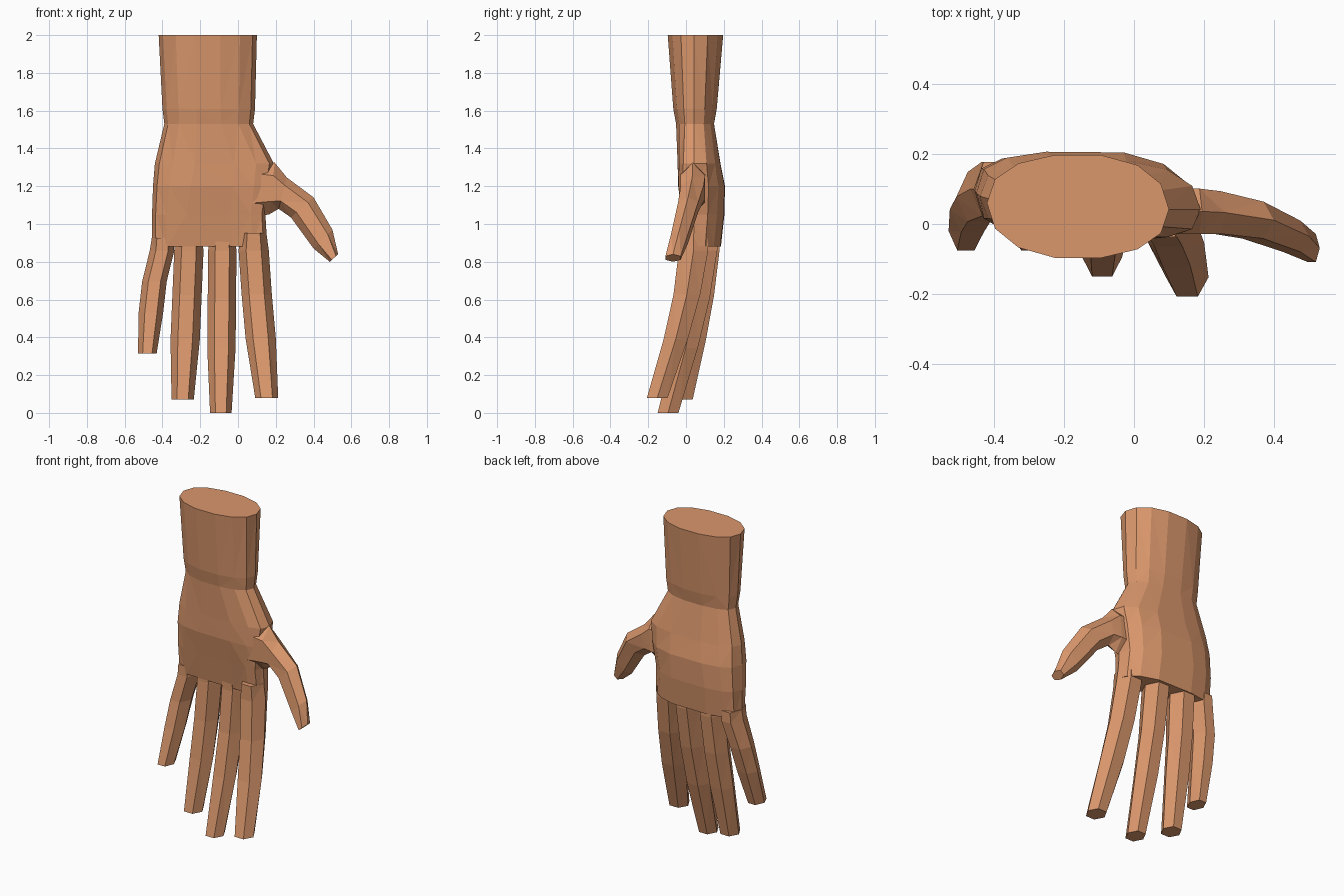
import bpy, bmesh, math

if "Cube" in bpy.data.objects:
    bpy.data.objects.remove(bpy.data.objects["Cube"])

skin = bpy.data.materials.new("warm skin")
skin.diffuse_color = (0.70, 0.31, 0.15, 1)
skin.use_nodes = True
skin.node_tree.nodes["Principled BSDF"].inputs["Base Color"].default_value = skin.diffuse_color


def loft(name, rings):
    """Skin a list of equal-length point rings and cap both ends."""
    bm = bmesh.new()
    rows = [[bm.verts.new(p) for p in r] for r in rings]
    n = len(rows[0])
    for a, b in zip(rows, rows[1:]):
        for i in range(n):
            j = (i + 1) % n
            bm.faces.new((a[i], a[j], b[j], b[i]))
    bm.faces.new(rows[0])
    bm.faces.new(rows[-1])
    # planar triangles keep the later union robust
    bmesh.ops.triangulate(bm, faces=[f for f in bm.faces if len(f.verts) == 4])
    bmesh.ops.recalc_face_normals(bm, faces=bm.faces)
    me = bpy.data.meshes.new(name)
    bm.to_mesh(me)
    bm.free()
    me.materials.append(skin)
    ob = bpy.data.objects.new(name, me)
    bpy.context.collection.objects.link(ob)
    return ob


def palm_ring(z, xl, xr, yf, yb, n=14):
    """Rounded section, boxier and more arched towards the knuckles."""
    low = min(max((1.6 - z) / 0.5, 0), 1)
    power = 0.9 - 0.27 * low
    yl, yr = 0.06 + 0.035 * low, 0.042
    pts = []
    for i in range(n):
        t = 2 * math.pi * i / n
        c, s = math.cos(t), math.sin(t)
        u = math.copysign(abs(c) ** power, c)
        v = math.copysign(abs(s) ** power, s) if abs(s) > 1e-6 else 0
        side = yl + (yr - yl) * (u + 1) / 2
        m = side * u * u + (yf + yb) / 2 * (1 - u * u)
        pts.append(((xl + xr) / 2 + (xr - xl) / 2 * u, m + v * (yb - yf) / 2, z))
    return pts


def digit_ring(x, y, z, width, thick, angle=0):
    """Six-sided finger section whose width axis is turned in the xz plane."""
    pts = []
    for i in range(6):
        t = math.pi * i / 3
        c, s = math.cos(t) * width / 2, math.sin(t) / math.sin(math.pi / 3)
        pts.append((x + c * math.cos(angle), y + s * thick / 2, z + c * math.sin(angle)))
    return pts


def finger(name, x_base, x_tip, bend, z_tip, y_base, y_tip, width):
    """Finger that curls forward and tapers from knuckle to tip."""
    rings = []
    for t, scale in ((-.12, .84), (0, 1), (.3, 1), (.6, 1), (1, .76)):
        k = max(t, 0)
        rings.append(digit_ring(x_base + (x_tip - x_base) * k ** bend,
                                y_base + (y_tip - y_base) * k ** 1.4,
                                .86 + (z_tip - .86) * t,
                                width * scale, .155 - .045 * k))
    return loft(name, rings)


def thumb_ring(x, z, width, degrees):
    k = max(x - .18, 0) / .33
    return digit_ring(x, .036 - .106 * k * k, z, width, .13 - .05 * k,
                      math.radians(degrees))


# Forearm, wrist and palm
hand = loft("hand", [palm_ring(*s) for s in (
    (2.00, -.42, .10, -.10, .20),
    (1.61, -.40, .09, -.07, .165),
    (1.53, -.39, .08, -.055, .15),
    (1.32, -.44, .19, -.045, .185),
    (1.20, -.45, .17, -.04, .21),
    (1.05, -.455, .145, -.01, .208),
    (0.88, -.455, .155, .02, .19))])

# Four fingers and the thumb
digits = [
    finger("index_finger", .083, .152, 1.2, .08, .04, -.152, .16),
    finger("middle_finger", -.083, -.091, 1, 0, .088, -.095, .15),
    finger("ring_finger", -.26, -.293, 1, .07, .10, -.02, .155),
    finger("little_finger", -.402, -.48, .55, .315, .10, -.02, .13),
    loft("thumb", [thumb_ring(*s) for s in (
        (.045, 1.19, .33, 88), (.18, 1.188, .275, 84), (.237, 1.163, .171, 75),
        (.34, 1.088, .16, 42), (.45, .92, .141, 45), (.508, .82, .06, 42))]),
]

# Join everything into one continuous skin
bpy.context.view_layer.objects.active = hand
for d in digits:
    m = hand.modifiers.new(d.name, 'BOOLEAN')
    m.operation = 'UNION'
    m.solver = 'EXACT'
    m.object = d
    bpy.ops.object.modifier_apply(modifier=m.name)
    bpy.data.objects.remove(d)
